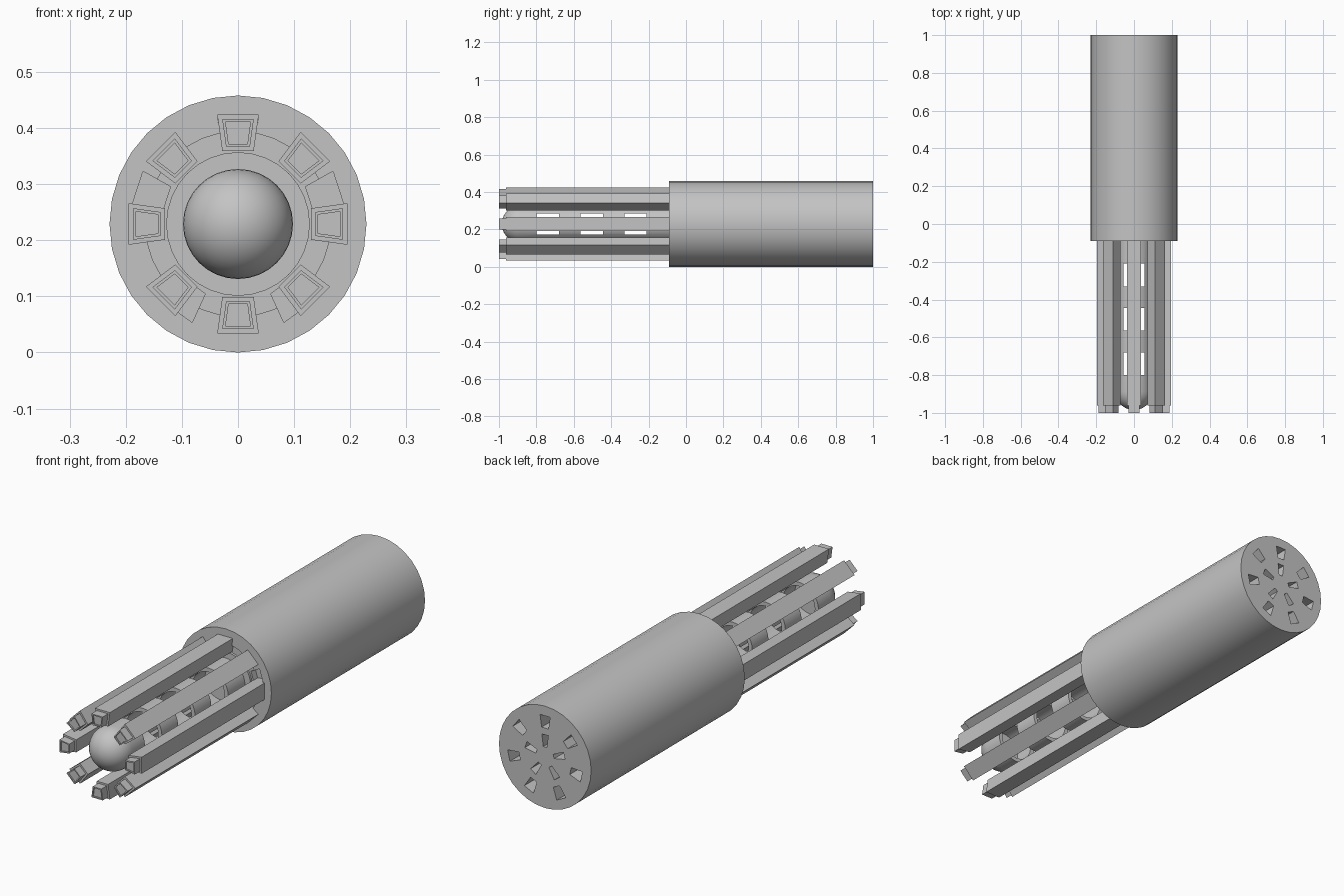
import bpy, bmesh, math
from mathutils import Matrix, Vector

cube = bpy.data.objects.get("Cube")
if cube:
    bpy.data.objects.remove(cube)

R = 0.229            # housing radius, also the height of the axis
FRONT = -0.09        # front plane of the housing

grey = bpy.data.materials.new("plain grey")
grey.use_nodes = True
grey.diffuse_color = (0.55, 0.55, 0.55, 1)
grey.node_tree.nodes["Principled BSDF"].inputs["Base Color"].default_value = (0.55, 0.55, 0.55, 1)


def finish(name, bm):
    bmesh.ops.recalc_face_normals(bm, faces=bm.faces)
    mesh = bpy.data.meshes.new(name)
    bm.to_mesh(mesh)
    bm.free()
    mesh.materials.append(grey)
    ob = bpy.data.objects.new(name, mesh)
    bpy.context.collection.objects.link(ob)
    return ob


def wedge(bm, r0, r1, w0, w1, rings, angle):
    """Loft a radial trapezoid along y; rings hold (scale, y)."""
    mid = (r0 + r1) / 2
    turn = Matrix.Rotation(angle, 4, 'Y')
    outline = [(-w0, r0), (w0, r0), (w1, r1), (-w1, r1)]
    loops = []
    for s, y in rings:
        pts = [turn @ Vector((x * s, y, mid + (z - mid) * s)) for x, z in outline]
        loops.append([bm.verts.new(p + Vector((0, 0, R))) for p in pts])
    for a, b in zip(loops, loops[1:]):
        for i in range(4):
            j = (i + 1) % 4
            bm.faces.new((a[i], a[j], b[j], b[i]))
    bm.faces.new(loops[0])
    bm.faces.new(loops[-1])


def lathe(name, profile, segments, closed=False):
    """Spin a (radius, y) profile about the long axis."""
    bm = bmesh.new()
    verts = [bm.verts.new((0, y, R + r)) for r, y in profile]
    edges = [bm.edges.new(p) for p in zip(verts, verts[1:])]
    if closed:
        edges.append(bm.edges.new((verts[-1], verts[0])))
    bmesh.ops.spin(bm, geom=verts + edges, cent=(0, 0, R), axis=(0, 1, 0),
                   angle=math.tau, steps=segments)
    bmesh.ops.remove_doubles(bm, verts=bm.verts, dist=1e-5)
    return finish(name, bm)


def ring_of_wedges(name, count, dims, rings):
    bm = bmesh.new()
    for i in range(count):
        for spec in rings:
            wedge(bm, *dims, spec, math.tau * i / count)
    return finish(name, bm)


def cut(ob, cutter):
    mod = ob.modifiers.new("cut", 'BOOLEAN')
    mod.operation = 'DIFFERENCE'
    mod.solver = 'EXACT'
    mod.object = cutter
    bpy.context.view_layer.objects.active = ob
    bpy.ops.object.modifier_apply(modifier=mod.name)
    bpy.data.objects.remove(cutter)


def smooth(ob):
    bpy.ops.object.select_all(action='DESELECT')
    ob.select_set(True)
    bpy.context.view_layer.objects.active = ob
    bpy.ops.object.shade_smooth_by_angle(angle=math.radians(30))


# Housing: solid cylinder with a shallow front groove and sockets at both ends
housing = lathe("housing", [(0, FRONT), (R, FRONT), (R, 1), (0, 1)], 32)
cut(housing, lathe("groove_cutter", [(0.128, FRONT - 0.02), (0.165, FRONT - 0.02),
                                     (0.165, FRONT + 0.01), (0.128, FRONT + 0.01)], 32, True))
cut(housing, ring_of_wedges("front_socket_cutter", 5, (0.135, 0.19, 0.026, 0.037),
                            [[(1, FRONT - 0.03), (1, FRONT + 0.04)]]))
cut(housing, ring_of_wedges("back_socket_cutter", 7, (0.13, 0.185, 0.017, 0.025),
                            [[(1, 0.9), (1, 1.05)]]))
cut(housing, ring_of_wedges("back_slot_cutter", 5, (0.045, 0.1, 0.009, 0.016),
                            [[(1, 0.9), (1, 1.05)]]))
smooth(housing)

# Core: hollow round-nosed tube with three windows on each of four sides
r, centre = 0.098, -0.887
nose = [(r * math.sin(i * math.pi / 20), centre - r * math.cos(i * math.pi / 20))
        for i in range(11)]
core = lathe("core_tube", nose + [(r, 0), (0, 0)], 32)
cut(core, lathe("bore_cutter", [(0, centre), (0.08, centre), (0.08, -0.12), (0, -0.12)], 32))
cut(core, ring_of_wedges("window_cutter", 4, (0.056, 0.15, 0.055, 0.055),
                         [[(1, y - 0.06), (1, y + 0.06)] for y in (-0.74, -0.505, -0.27)]))
smooth(core)

# Prongs: eight wedge bars, each with a smaller recessed tip
for i in range(8):
    bm = bmesh.new()
    wedge(bm, 0.13, 0.195, 0.028, 0.037,
          [(1, 0), (1, -0.962), (0.76, -0.962), (0.76, -1), (0.6, -1), (0.6, -0.994)],
          math.tau * i / 8)
    smooth(finish(f"prong_{i + 1}", bm))
